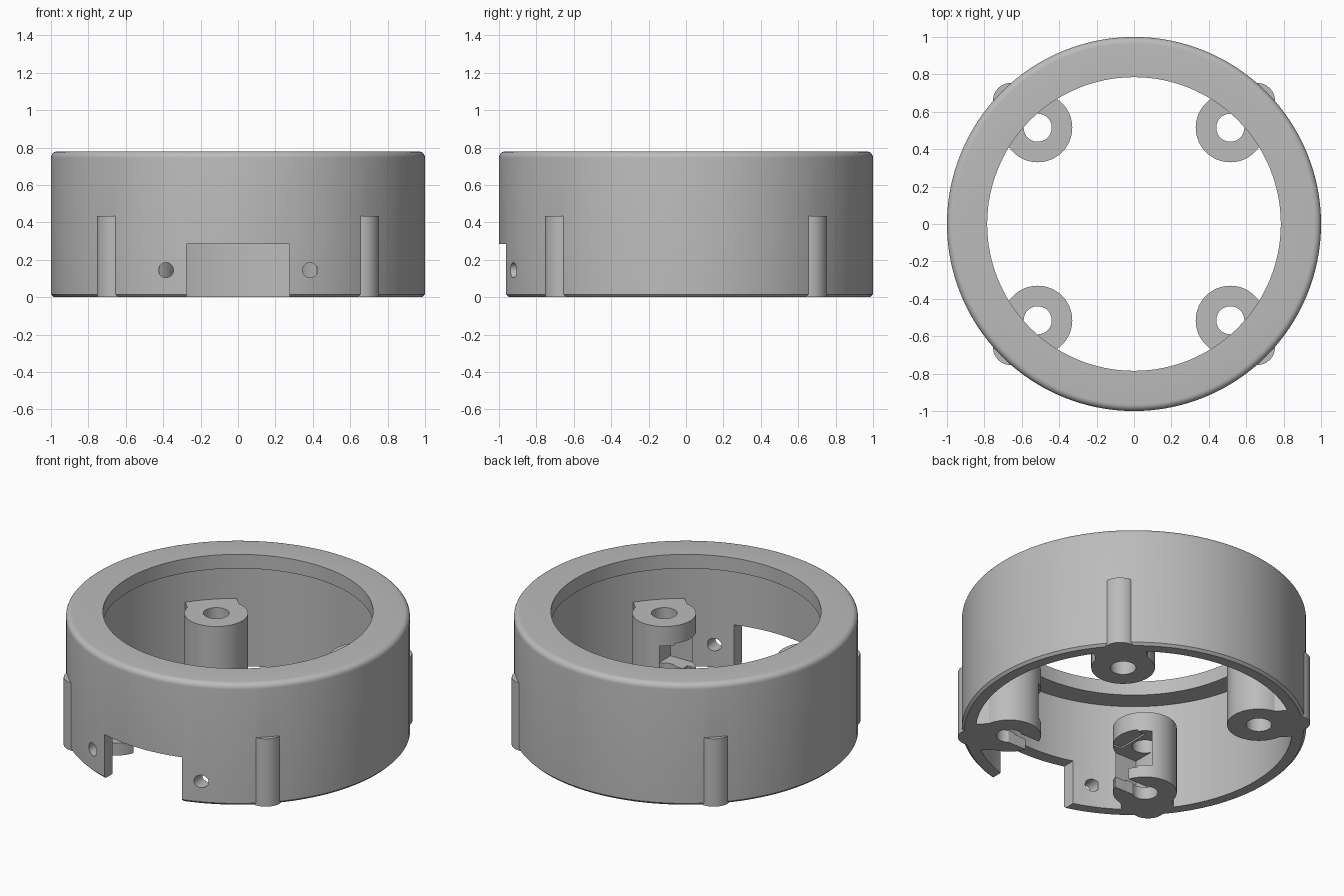
import bpy, bmesh, math
from mathutils import Matrix, Vector

if "Cube" in bpy.data.objects:
    bpy.data.objects.remove(bpy.data.objects["Cube"])

grey = bpy.data.materials.new("plain grey")
grey.diffuse_color = (0.5, 0.5, 0.5, 1)
grey.use_nodes = True
grey.node_tree.nodes["Principled BSDF"].inputs["Base Color"].default_value = grey.diffuse_color

H, POST_H, P = 0.78, 0.435, 0.515


def new_object(name, bm):
    bmesh.ops.recalc_face_normals(bm, faces=bm.faces)
    mesh = bpy.data.meshes.new(name)
    bm.to_mesh(mesh)
    bm.free()
    ob = bpy.data.objects.new(name, mesh)
    bpy.context.collection.objects.link(ob)
    mesh.materials.append(grey)
    return ob


def cylinder(name, x, y, z0, z1, r, sides=64, along_y=False):
    bm = bmesh.new()
    m = Matrix.Translation((x, y, (z0 + z1) / 2))
    if along_y:
        m = m @ Matrix.Rotation(math.pi / 2, 4, 'X')
    bmesh.ops.create_cone(bm, cap_ends=True, segments=sides, radius1=r, radius2=r,
                          depth=z1 - z0, matrix=m)
    return new_object(name, bm)


def box(name, lo, hi, angle=0):
    lo, hi = Vector(lo), Vector(hi)
    bm = bmesh.new()
    bmesh.ops.create_cube(bm, size=1, matrix=Matrix.Rotation(angle, 4, 'Z')
                          @ Matrix.Translation((lo + hi) / 2)
                          @ Matrix.Diagonal((*(hi - lo), 1)))
    return new_object(name, bm)


def combine(ob, other, operation):
    """Boolean the other object into ob, then remove it."""
    mod = ob.modifiers.new("cut", 'BOOLEAN')
    mod.operation, mod.object, mod.solver = operation, other, 'EXACT'
    bpy.context.view_layer.objects.active = ob
    bpy.ops.object.modifier_apply(modifier=mod.name)
    bpy.data.objects.remove(other)


# Turned shell: thin wall, inward lip at the top, rounded shoulder
profile = [(0.92, 0), (0.985, 0), (1, 0.015)]
for i in range(7):
    a = i * math.pi / 12
    profile.append((0.965 + 0.035 * math.cos(a), H - 0.035 + 0.035 * math.sin(a)))
profile += [(0.785, H), (0.785, 0.69), (0.92, 0.69)]
bm = bmesh.new()
N = 128
rings = [[bm.verts.new((r * math.cos(2 * math.pi * k / N), r * math.sin(2 * math.pi * k / N), z))
          for r, z in profile] for k in range(N)]
for k in range(N):
    a, b = rings[k], rings[(k + 1) % N]
    for i in range(len(profile)):
        j = (i + 1) % len(profile)
        bm.faces.new((a[i], b[i], b[j], a[j]))
housing = new_object("housing", bm)

# Four screw posts, each with a neck to the wall and a small outer bulge
for sx in (-1, 1):
    for sy in (-1, 1):
        angle = math.atan2(sy, sx)
        post = cylinder("post", sx * P, sy * P, 0, POST_H, 0.185)
        combine(post, box("neck", (0.728, -0.152, 0), (0.95, 0.152, POST_H), angle), 'UNION')
        bulge = cylinder("bulge", 0.93 * math.cos(angle), 0.93 * math.sin(angle),
                         0, POST_H, 0.097, 48)
        combine(post, bulge, 'UNION')
        combine(housing, post, 'UNION')

for sx in (-1, 1):
    for sy in (-1, 1):
        combine(housing, cylinder("screw_hole", sx * P, sy * P, -0.1, 0.6, 0.075, 48),
                'DIFFERENCE')
    # Nut pockets in the front posts, open towards the notch
    for inner, outer, w, z0, z1 in ((-0.07, 0.3, 0.165, 0.08, 0.31),
                                    (0.09, 0.3, 0.11, 0.07, 0.32),
                                    (0.0, 0.3, 0.06, -0.1, 0.2)):
        xs = sorted((sx * (P - inner), sx * (P - outer)))
        combine(housing, box("nut_pocket", (xs[0], -P - w, z0), (xs[1], -P + w, z1)),
                'DIFFERENCE')
    # Small holes either side of the notch
    hole = cylinder("side_hole", sx * 0.385, -0.92, 0.045, 0.245, 0.04, 32, True)
    combine(housing, hole, 'DIFFERENCE')

# Front notch
combine(housing, box("notch", (-0.275, -1.2, -0.1), (0.275, -0.7, 0.285)), 'DIFFERENCE')

bpy.ops.object.select_all(action='DESELECT')
housing.select_set(True)
bpy.context.view_layer.objects.active = housing
bpy.ops.object.shade_smooth_by_angle(angle=math.radians(30))
